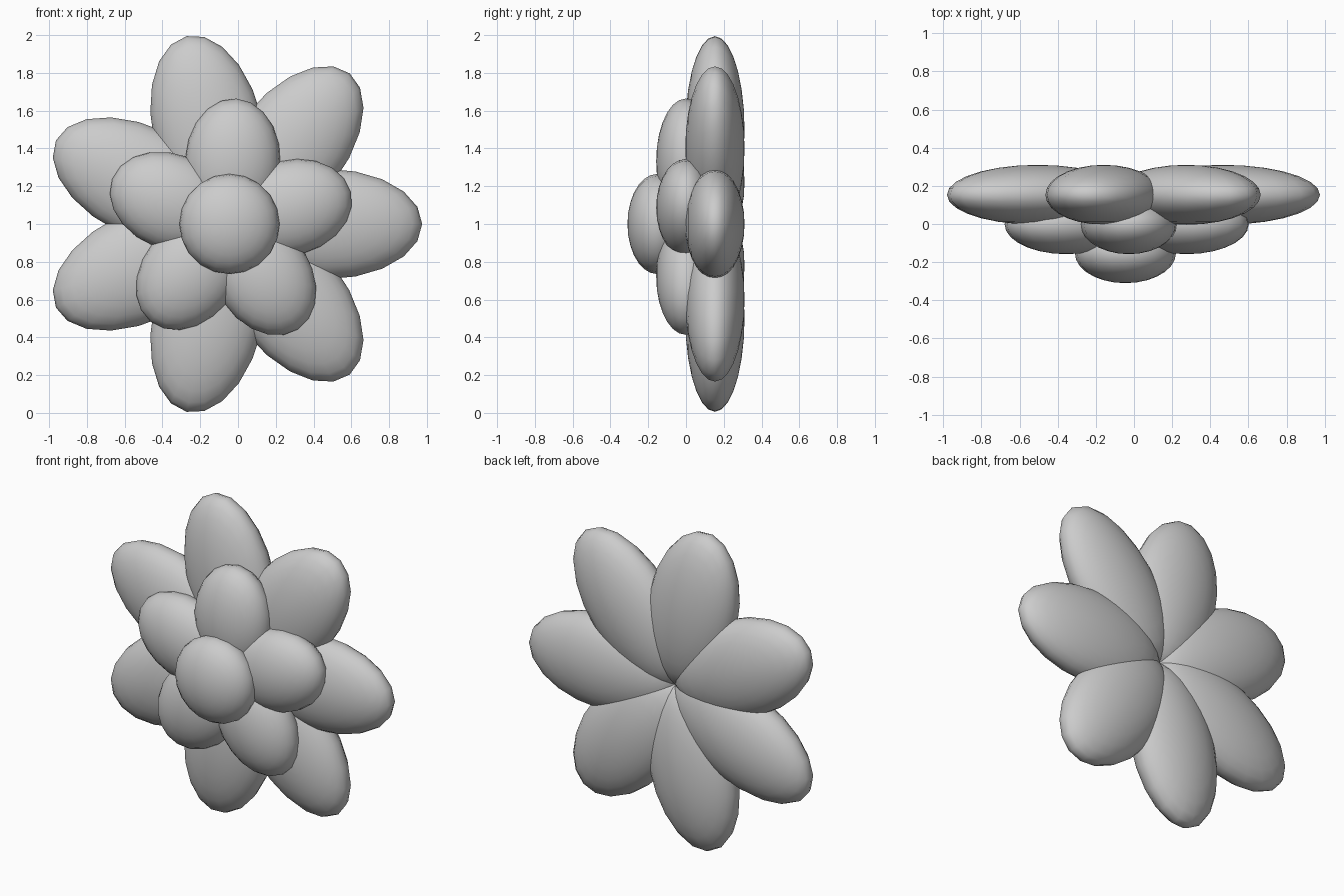
import bpy
from math import radians, cos, sin

if "Cube" in bpy.data.objects:
    bpy.data.objects.remove(bpy.data.objects["Cube"])

CX, CZ = -0.045, 1.0  # flower axis


def blob(name, dist, angle, y, length, width, depth):
    """Ellipsoid lying in the xz plane, pushed out from the flower axis."""
    a = radians(angle)
    bpy.ops.mesh.primitive_uv_sphere_add(segments=20, ring_count=14, radius=1)
    ob = bpy.context.object
    ob.name = name
    # sphere poles face front and back
    ob.rotation_euler = (radians(90), 0, 0)
    bpy.ops.object.transform_apply(location=False, rotation=True, scale=False)
    ob.scale = (length, depth, width)
    ob.rotation_euler = (0, -a, 0)
    ob.location = (CX + dist * cos(a), y, CZ + dist * sin(a))
    bpy.ops.object.transform_apply(location=False, rotation=True, scale=True)
    bpy.ops.object.shade_smooth()
    return ob


# Back layer of seven long petals
for i in range(7):
    blob(f"outer_petal_{i + 1}", 0.51, i * 360 / 7, 0.153, 0.51, 0.292, 0.157)

# Middle layer of five short petals
for i in range(5):
    blob(f"inner_petal_{i + 1}", 0.332, 15 + i * 72, -0.001, 0.333, 0.252, 0.157)

# Round flower centre
blob("flower_centre", 0, 0, -0.153, 0.265, 0.265, 0.157)
